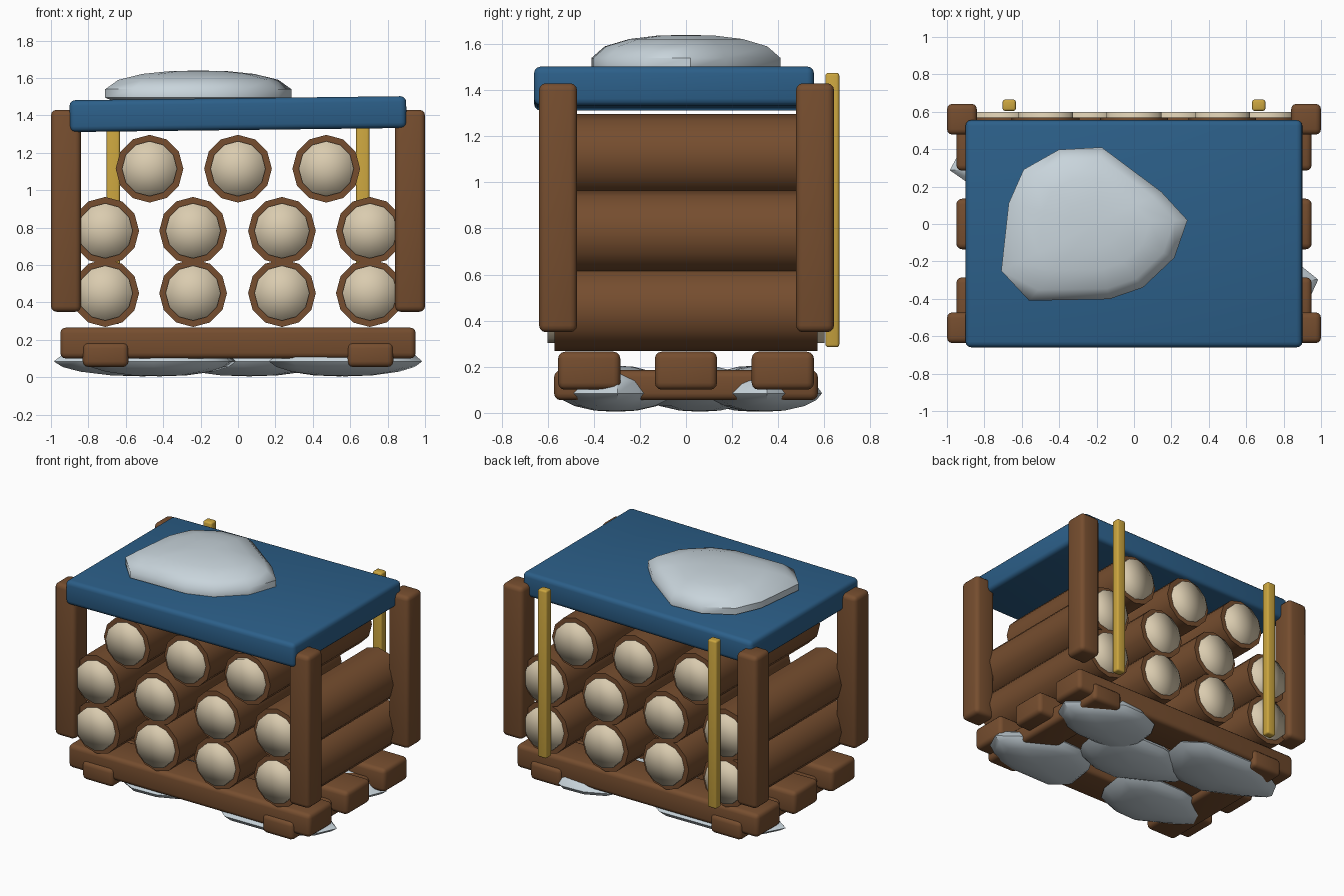
import bpy, bmesh, math
from mathutils import Vector

cube = bpy.data.objects.get("Cube")
if cube:
    bpy.data.objects.remove(cube, do_unlink=True)


def material(name, rgb):
    m = bpy.data.materials.new(name)
    m.use_nodes = True
    m.diffuse_color = (*rgb, 1)
    m.node_tree.nodes["Principled BSDF"].inputs["Base Color"].default_value = (*rgb, 1)
    return m


bark = material("brown wood", (0.18, 0.075, 0.028))
cut_wood = material("pale cut wood", (0.70, 0.60, 0.43))
blue = material("blue cover", (0.025, 0.115, 0.25))
yellow = material("yellow stake", (0.60, 0.38, 0.05))
snow = material("pale grey snow", (0.58, 0.66, 0.71))


def finish(obj, name, mat, angle=40):
    obj.name = name
    obj.data.materials.append(mat)
    bpy.ops.object.select_all(action='DESELECT')
    obj.select_set(True)
    bpy.context.view_layer.objects.active = obj
    if angle is None:
        bpy.ops.object.shade_smooth()
    else:
        bpy.ops.object.shade_smooth_by_angle(angle=math.radians(angle))
    return obj


def block(name, center, size, mat, bevel=0.03, tilt=0):
    """Box with rounded edges."""
    bpy.ops.mesh.primitive_cube_add(size=1, location=center)
    obj = bpy.context.object
    obj.scale = size
    bpy.ops.object.transform_apply(location=False, rotation=False, scale=True)
    obj.rotation_euler.y = tilt
    mod = obj.modifiers.new("Rounded edges", 'BEVEL')
    mod.width = bevel
    mod.segments = 3
    bpy.ops.object.modifier_apply(modifier=mod.name)
    return finish(obj, name, mat)


def rod(name, x, z, radius, length, mat, angle, fill):
    """Twelve-sided cylinder lying along y."""
    bpy.ops.mesh.primitive_cylinder_add(
        vertices=12, radius=radius, depth=length, end_fill_type=fill,
        location=(x, 0, z), rotation=(math.pi / 2, 0, 0))
    return finish(bpy.context.object, name, mat, angle)


# Irregular lump outline, pointed towards +x
OUTLINE = [(-1, -.61), (-.7, -1), (.16, -.98), (.52, -.83), (.86, -.44), (1, .05),
           (.72, .42), (.08, 1), (-.38, .97), (-.76, .71), (-.92, .27)]


def lump(name, center, half_x, half_y, rings, turn=0):
    """Lens-shaped lump: outline rings of (scale, height), closed by end points."""
    bm = bmesh.new()
    loops = [[bm.verts.new((px * half_x * s, py * half_y * s, h)) for px, py in OUTLINE]
             for s, h in rings[1:-1]]
    n = len(OUTLINE)
    for low, high in zip(loops, loops[1:]):
        for i in range(n):
            j = (i + 1) % n
            bm.faces.new((low[i], low[j], high[j], high[i]))
    for loop, h in ((loops[0], rings[0][1]), (loops[-1], rings[-1][1])):
        tip = bm.verts.new((0, 0, h))
        for i in range(n):
            bm.faces.new((loop[i], loop[(i + 1) % n], tip))
    bmesh.ops.recalc_face_normals(bm, faces=bm.faces)
    mesh = bpy.data.meshes.new(name)
    bm.to_mesh(mesh)
    bm.free()
    obj = bpy.data.objects.new(name, mesh)
    bpy.context.collection.objects.link(obj)
    obj.location = center
    obj.rotation_euler.z = turn
    return finish(obj, name, snow, 50)


# Pallet: three long rails over two cross skids
for y, place in ((-.42, "front"), (0, "middle"), (.42, "back")):
    block(place + "_rail", (0, y, .183), (1.9, .27, .165), bark)
for side, place in ((-1, "right"), (1, "left")):
    block(place + "_skid", (side * .708, 0, .12), (.245, 1.145, .13), bark)

    # Corner posts and thin stakes behind
    for y, end in ((-.555, "front"), (.56, "back")):
        block(f"{end}_{place}_post", (side * .92, y, .89), (.16, .165, 1.08), bark)
    block(place + "_stake", (side * .667, .635, .88), (.07, .06, 1.19), yellow, .012)

# Stacked logs, each with a pale core showing at both ends
for z, xs in ((.45, (-.71, -.24, .235, .705)), (.783, (-.71, -.24, .235, .705)),
              (1.115, (-.473, 0, .472))):
    for x in xs:
        rod("log", x, z, .181, 1.14, bark, 40, 'NGON')
        rod("log_core", x, z, .147, 1.2, cut_wood, None, 'TRIFAN')

# Slightly tilted cover
block("cover", (0, -.052, 1.407), (1.8, 1.215, .17), blue, .03, math.radians(-.7))

# Snow lump on the cover
lump("cover_snow", (-.212, 0, 1.48), .498, .41,
     [(0, 0), (.93, 0), (1, .015), (1, .06), (.86, .11), (.6, .142), (.3, .157), (0, .16)])

# Snow lumps under the pallet
LENS = [(0, .005), (.35, .01), (.7, .03), (.9, .055), (1, .085),
        (.85, .14), (.6, .18), (.3, .2), (0, .205)]
for x, y, half_x, turn in ((.575, -.31, .41, 0), (.54, .34, .38, 0), (.06, .06, .43, math.pi),
                           (-.51, .3, .475, math.pi), (-.42, -.3, .41, math.pi)):
    lump("ground_snow", (x, y, 0), half_x, .25, LENS, turn)
